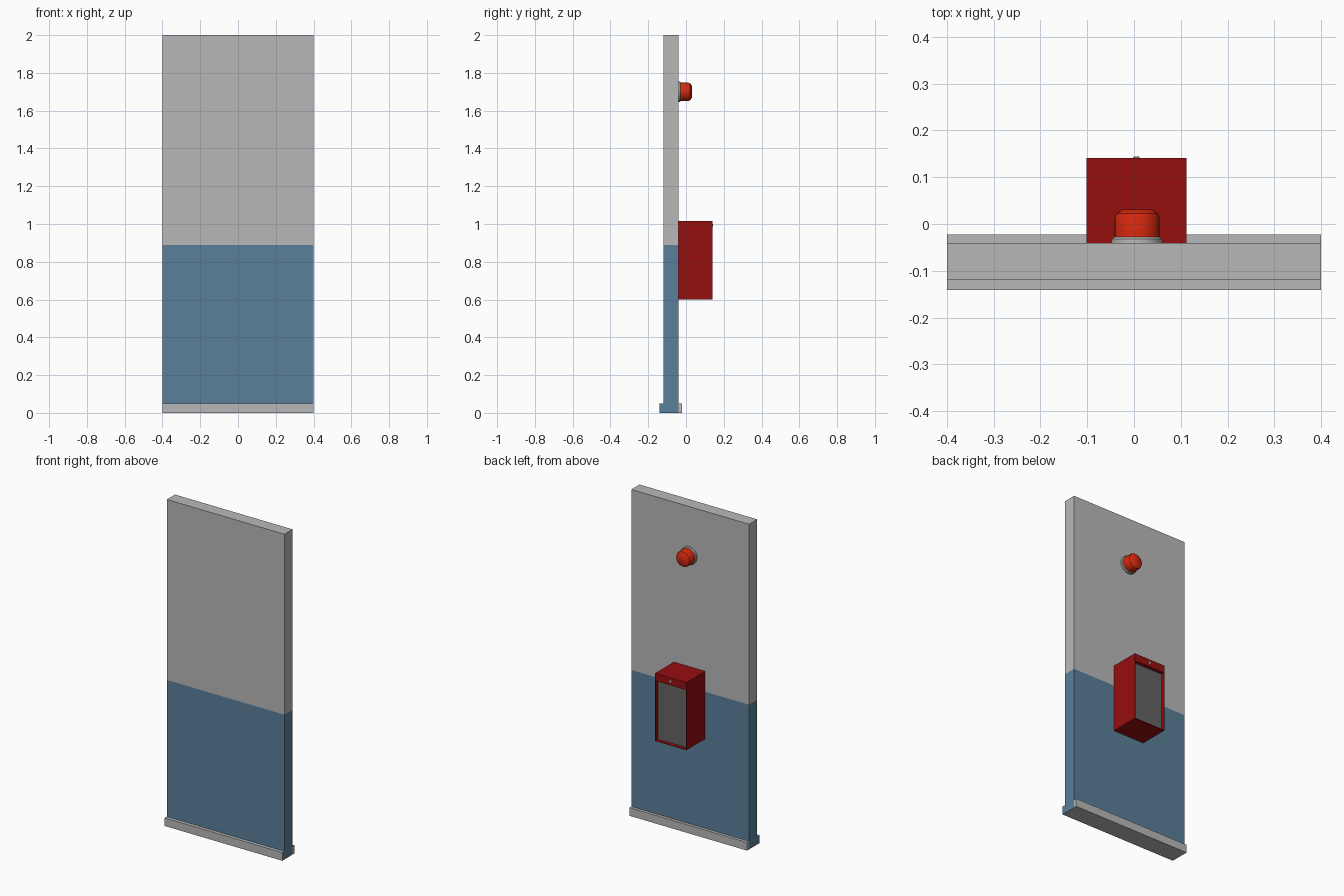
import bpy, bmesh, math

if "Cube" in bpy.data.objects:
    bpy.data.objects.remove(bpy.data.objects["Cube"])

def srgb(h):
    c = [int(h[i:i + 2], 16) / 255 for i in (0, 2, 4)]
    return [(v / 12.92 if v <= 0.04045 else ((v + 0.055) / 1.055) ** 2.4) for v in c] + [1]

def mat(name, h):
    m = bpy.data.materials.new(name)
    m.diffuse_color = srgb(h)
    m.use_nodes = True
    m.node_tree.nodes["Principled BSDF"].inputs["Base Color"].default_value = m.diffuse_color
    return m

GREY = mat("wall grey", "b9b9b9")
BLUE = mat("wall blue", "5a809a")
RED = mat("box red", "960e0f")
PANEL = mat("panel grey", "646464")
LAMP = mat("lamp red", "d8290e")

def finish(name, bm, mats):
    bmesh.ops.recalc_face_normals(bm, faces=bm.faces)
    me = bpy.data.meshes.new(name)
    bm.to_mesh(me)
    bm.free()
    for m in mats:
        me.materials.append(m)
    ob = bpy.data.objects.new(name, me)
    bpy.context.collection.objects.link(ob)
    return ob

def box_bm(lo, hi):
    bm = bmesh.new()
    bmesh.ops.create_cube(bm, size=1)
    for v in bm.verts:
        v.co = [lo[i] + (v.co[i] + 0.5) * (hi[i] - lo[i]) for i in range(3)]
    return bm

def lathe(name, profile, cx, cz, m, sides=24):
    """Solid of revolution about a y axis; profile is (radius, y)."""
    bm = bmesh.new()
    rings = [[bm.verts.new((cx + r * math.cos(2 * math.pi * i / sides), y,
                            cz + r * math.sin(2 * math.pi * i / sides)))
              for i in range(sides)] for r, y in profile]
    for a, b in zip(rings, rings[1:]):
        for i in range(sides):
            j = (i + 1) % sides
            bm.faces.new((a[i], a[j], b[j], b[i]))
    bm.faces.new(rings[0])
    bm.faces.new(rings[-1])
    ob = finish(name, bm, [m])
    bpy.context.view_layer.objects.active = ob
    ob.select_set(True)
    bpy.ops.object.shade_smooth_by_angle(angle=math.radians(35))
    ob.select_set(False)

FRONT, BACK = -0.12, -0.041

# Wall slab, cut at the paint line: blue below, grey above and underneath
bm = box_bm((-0.4, FRONT, 0), (0.4, BACK, 2))
bmesh.ops.bisect_plane(bm, geom=bm.verts[:] + bm.edges[:] + bm.faces[:],
                       plane_co=(0, 0, 0.89), plane_no=(0, 0, 1))
bm.normal_update()
for f in bm.faces:
    f.material_index = int(f.calc_center_median().z < 0.89 and abs(f.normal.z) < 0.5)
finish("wall", bm, [GREY, BLUE])

# Skirting boards: the front one has blue ends
bm = box_bm((-0.4, -0.141, 0), (0.4, FRONT, 0.05))
bm.normal_update()
for f in bm.faces:
    f.material_index = int(abs(f.normal.x) > 0.5)
finish("front_skirting", bm, [GREY, BLUE])
finish("back_skirting", box_bm((-0.4, BACK, 0), (0.4, -0.0225, 0.05)), [GREY])

# Red cabinet with a recessed grey panel in its +y face
bm = box_bm((-0.102, BACK, 0.6), (0.112, 0.141, 1.016))
bm.normal_update()
face = max(bm.faces, key=lambda f: f.calc_center_median().y)
bmesh.ops.inset_region(bm, faces=[face], thickness=0.005)
for v in face.verts:
    if v.co.z > 0.8:
        v.co.z = 0.97          # deep header strip above the panel
panel = bmesh.ops.extrude_discrete_faces(bm, faces=[face])["faces"][0]
bmesh.ops.translate(bm, verts=panel.verts[:], vec=(0, -0.022, 0))
panel.material_index = 1
finish("cabinet", bm, [RED, PANEL])

# Cabinet lock
lathe("cabinet_lock", [(0.007, 0.139), (0.007, 0.143), (0.005, 0.144)], 0.005, 0.994, GREY, 12)

# Warning lamp and its base ring
lathe("lamp_base", [(0.0545, BACK), (0.0545, -0.032), (0.050, -0.028)], 0.0065, 1.7, GREY)
lathe("lamp", [(0.0485, -0.03), (0.0485, 0.012), (0.045, 0.022), (0.032, 0.031)], 0.0065, 1.7, LAMP)
